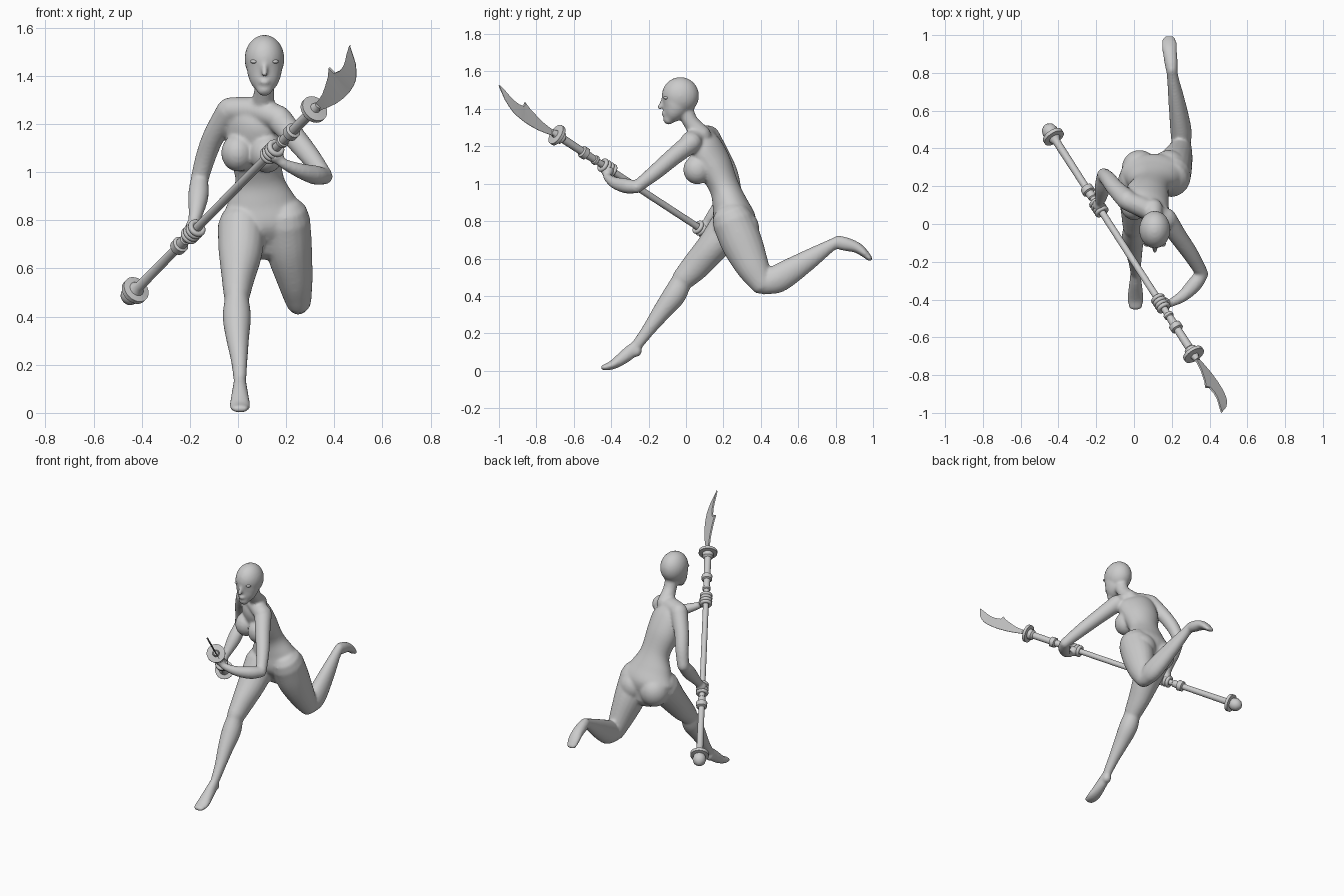
import bpy, bmesh, math
from mathutils import Vector, Matrix


def finish(name, bm, angle=None):
    bmesh.ops.recalc_face_normals(bm, faces=bm.faces)
    me = bpy.data.meshes.new(name)
    bm.to_mesh(me)
    bm.free()
    ob = bpy.data.objects.new(name, me)
    bpy.context.collection.objects.link(ob)
    bpy.ops.object.select_all(action='DESELECT')
    ob.select_set(True)
    bpy.context.view_layer.objects.active = ob
    if angle:
        bpy.ops.object.shade_smooth_by_angle(angle=math.radians(angle))
    else:
        bpy.ops.object.shade_smooth()
    return ob


def skin(bm, rows, n=20):
    """Close a stack of point rings into a solid."""
    loops = [[bm.verts.new(p) for p in r] for r in rows]
    for a, b in zip(loops, loops[1:]):
        for i in range(n):
            j = (i + 1) % n
            bm.faces.new((a[i], a[j], b[j], b[i]))
    bm.faces.new(loops[0][::-1])
    bm.faces.new(loops[-1])


def tube(bm, rings, n=20, sub=5):
    """Smooth limb through rings (x, y, z, half width, [half depth, yaw])."""
    R = []
    for r in rings:
        r = list(r) + ([r[3]] if len(r) == 4 else [])
        R.append(Vector(r + [0] * (6 - len(r))))
    P = [R[0] * 2 - R[1]] + R + [R[-1] * 2 - R[-2]]
    S = []
    for i in range(1, len(P) - 2):
        a, b, c, d = P[i - 1:i + 3]
        for k in range(sub):
            t = k / sub
            S.append(0.5 * (2 * b + (c - a) * t + (2 * a - 5 * b + 4 * c - d) * t * t
                            + (3 * b - a - 3 * c + d) * t ** 3))
    S.append(R[-1])
    rows = []

    def ring(s, t, scale=1, ext=0):
        side = Vector((math.cos(s[5]), math.sin(s[5]), 0))
        side = (side - t * side.dot(t)).normalized()
        up = t.cross(side)
        c = Vector(s[:3]) + t * ext * min(s[3], s[4])
        rows.append([c + side * math.cos(q) * s[3] * scale + up * math.sin(q) * s[4] * scale
                     for q in [2 * math.pi * i / n for i in range(n)]])

    for i, s in enumerate(S):
        t = (Vector(S[min(i + 1, len(S) - 1)][:3]) - Vector(S[max(i - 1, 0)][:3])).normalized()
        if i == 0:
            for sc, e in ((.3, -.95), (.6, -.8), (.87, -.5)):
                ring(s, t, sc, e)
        ring(s, t)
        if i == len(S) - 1:
            for sc, e in ((.87, .5), (.6, .8), (.3, .95)):
                ring(s, t, sc, e)
    skin(bm, rows, n)


def ball(bm, c, r):
    bmesh.ops.create_uvsphere(bm, u_segments=24, v_segments=16, radius=1,
                              matrix=Matrix.Translation(c) @ Matrix.Diagonal((*r, 1)))


body = bmesh.new()
# torso, leaning forward with twisted shoulders
tube(body, [(.1, .28, .72, .14, .085), (.105, .26, .8, .18, .115), (.097, .235, .89, .138, .095),
            (.088, .205, .98, .1, .08, -.15), (.07, .15, 1.1, .118, .09, -.4),
            (.068, .1, 1.2, .12, .08, -.5), (.075, .075, 1.26, .085, .05, -.5)], n=28)
tube(body, [(-.03, .12, 1.26, .052), (.075, .075, 1.255, .055), (.17, .02, 1.225, .052)])
ball(body, (.0, .095, 1.08), (.07, .075, .078))
ball(body, (.12, .06, 1.075), (.07, .075, .078))
for x in (.03, .185):
    ball(body, (x, .295, .76), (.095, .097, .1))
# neck, skull, jaw, nose, lips
tube(body, [(.1, .08, 1.26, .055), (.108, .025, 1.33, .042), (.11, -.01, 1.4, .042, .048)])
ball(body, (.11, -.03, 1.47), (.083, .1, .1))
tube(body, [(.11, -.045, 1.46, .076, .077), (.11, -.055, 1.41, .071, .072),
            (.11, -.075, 1.37, .056, .052), (.11, -.092, 1.345, .034, .03)])
tube(body, [(.11, -.118, 1.46, .01), (.11, -.132, 1.425, .012), (.11, -.14, 1.408, .014)])
ball(body, (.11, -.118, 1.374), (.024, .014, .013))
# left arm
tube(body, [(.17, .03, 1.22, .055), (.23, -.06, 1.15, .048), (.3, -.16, 1.065, .042),
            (.36, -.26, .985, .033)])
tube(body, [(.36, -.265, .982, .034), (.32, -.32, .988, .04), (.26, -.38, 1.005, .032),
            (.19, -.42, 1.035, .022), (.165, -.42, 1.06, .024)])
ball(body, (.157, -.42, 1.068), (.034, .036, .032))
# right arm
tube(body, [(-.035, .125, 1.255, .055), (-.1, .19, 1.15, .046), (-.135, .235, 1.06, .042),
            (-.16, .26, .97, .037)])
tube(body, [(-.16, .258, .97, .037), (-.165, .2, .9, .043), (-.175, .14, .83, .031),
            (-.187, .105, .78, .023)])
ball(body, (-.187, .1, .77), (.033, .036, .036))
# trailing left leg and foot
tube(body, [(.2, .25, .8, .1, .11), (.212, .3, .68, .096, .11), (.235, .355, .56, .076, .09),
            (.25, .405, .47, .056, .066)])
tube(body, [(.25, .42, .465, .05, .06), (.248, .5, .497, .056, .075), (.226, .65, .59, .044, .056),
            (.206, .77, .667, .031, .034), (.2, .82, .69, .03, .033)])
tube(body, [(.2, .81, .687, .03, .036), (.197, .85, .678, .035, .037), (.19, .91, .66, .038, .03),
            (.187, .95, .632, .041, .023), (.185, .982, .6, .034, .015)])
# leading right leg and foot
tube(body, [(.015, .23, .77, .1, .105), (.01, .14, .66, .09, .086), (0, .05, .557, .068, .076),
            (-.005, -.015, .49, .055, .062)])
tube(body, [(-.005, -.025, .475, .05, .056), (-.005, -.065, .4, .059, .062),
            (-.002, -.13, .315, .049, .05), (.005, -.2, .22, .035, .036), (.008, -.26, .14, .027, .03)])
tube(body, [(.008, -.27, .125, .027, .034), (.008, -.31, .09, .033, .037), (.008, -.36, .052, .04, .031),
            (.008, -.4, .028, .043, .023), (.008, -.44, .017, .036, .016)])
ball(body, (.008, -.268, .105), (.03, .032, .032))
fig = finish("body", body)
rm = fig.modifiers.new("Merge", 'REMESH')
rm.mode = 'VOXEL'
rm.voxel_size = .008
rm.use_smooth_shade = True
sm = fig.modifiers.new("Soften", 'SMOOTH')
sm.factor = .5
sm.iterations = 8

# eyes
eyes = bmesh.new()
for s in (-1, 1):
    ball(eyes, (.11 + s * .041, -.105, 1.459), (.018, .015, .009))
finish("eyes", eyes)

# polearm frame: d along the shaft, w across the blade
d = Vector((.475, -.737, .481)).normalized()
w = Vector((-.66, .06, .75))
w = (w - d * w.dot(d)).normalized()
nrm = w.cross(d)
base = Vector((-.445, .49, .49))


def at(s, a=0, b=0):
    return base + d * s + w * a + nrm * b


# shaft with ball pommel, collars and disc guard
profile = [(-.045, .004), (-.04, .018), (-.025, .035), (0, .043), (.025, .036), (.028, .058),
           (.048, .058), (.052, .032), (.075, .021), (.4, .019), (.405, .033), (.437, .035),
           (.442, .024), (.475, .023), (.48, .018), (1.31, .018), (1.315, .026), (1.33, .026),
           (1.335, .02), (1.385, .022), (1.39, .033), (1.42, .033), (1.425, .021), (1.555, .022),
           (1.565, .034), (1.59, .034), (1.592, .058), (1.61, .058), (1.613, .022), (1.64, .014)]
bm = bmesh.new()
N = 32
skin(bm, [[at(s, r * math.cos(2 * math.pi * i / N), r * math.sin(2 * math.pi * i / N))
           for i in range(N)] for s, r in profile], N)
finish("polearm_shaft", bm, 40)

# blade: paired back and edge outlines, with a thick back and thin edge
back = [(.0, .014), (.06, .013), (.11, .02), (.157, .036), (.2, .052), (.243, .077), (.244, .046),
        (.28, .036), (.317, .039), (.35, .05), (.385, .066), (.427, .081)]
edge = [(.0, -.014), (.04, -.025), (.08, -.037), (.13, -.049), (.187, -.055), (.23, -.055),
        (.25, -.053), (.285, -.047), (.317, -.037), (.347, -.018), (.38, .01), (.425, .078)]
bm = bmesh.new()
rows = [[at(1.6 + p[0], p[1], .005), at(1.6 + q[0], q[1], .0012),
         at(1.6 + q[0], q[1], -.0012), at(1.6 + p[0], p[1], -.005)] for p, q in zip(back, edge)]
skin(bm, rows, 4)
finish("polearm_blade", bm, 30)

# fingers wrapped round the shaft
for name, s0 in (("left_fingers", 1.235), ("right_fingers", .545)):
    bm = bmesh.new()
    for k in range(4):
        c = s0 + (k - 1.5) * .021
        A, B = 24, 10
        v = [[bm.verts.new(at(c + .0115 * math.sin(2 * math.pi * j / B),
                              (.028 + .0115 * math.cos(2 * math.pi * j / B)) * math.cos(2 * math.pi * i / A),
                              (.028 + .0115 * math.cos(2 * math.pi * j / B)) * math.sin(2 * math.pi * i / A)))
              for j in range(B)] for i in range(A)]
        for i in range(A):
            for j in range(B):
                i2, j2 = (i + 1) % A, (j + 1) % B
                bm.faces.new((v[i][j], v[i2][j], v[i2][j2], v[i][j2]))
    finish(name, bm)
